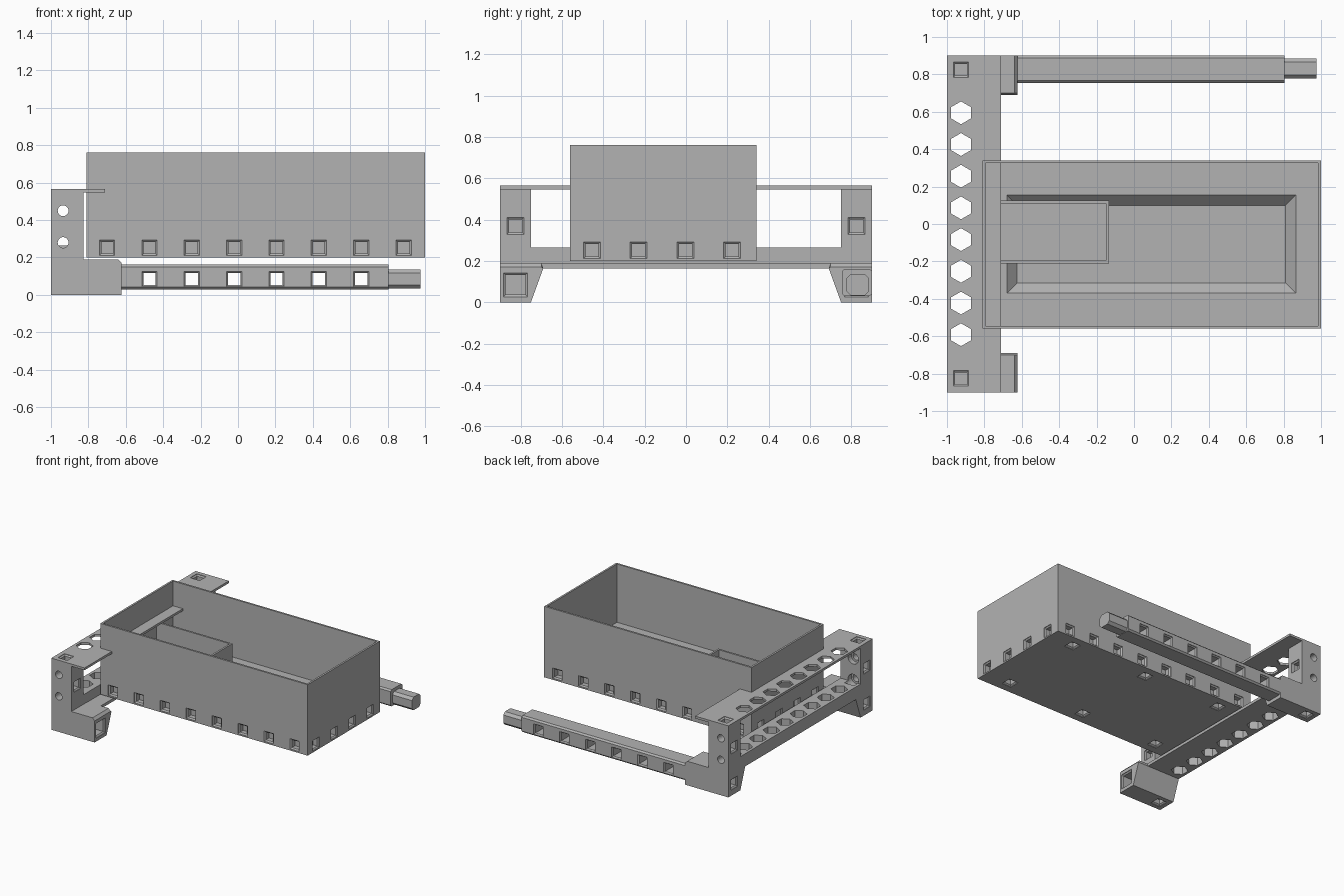
import bpy, bmesh, math
from mathutils import Vector

if "Cube" in bpy.data.objects:
    bpy.data.objects.remove(bpy.data.objects["Cube"])

grey = bpy.data.materials.new("plain grey")
grey.diffuse_color = (0.45, 0.45, 0.45, 1)
grey.use_nodes = True
grey.node_tree.nodes["Principled BSDF"].inputs["Base Color"].default_value = grey.diffuse_color


def skin(bm, rings):
    """Closed solid through a list of equal-length point rings."""
    vs = [[bm.verts.new(p) for p in r] for r in rings]
    n = len(rings[0])
    for a, b in zip(vs, vs[1:]):
        for i in range(n):
            j = (i + 1) % n
            bm.faces.new((a[i], a[j], b[j], b[i]))
    bm.faces.new(vs[0][::-1])
    bm.faces.new(vs[-1])


def rect(x0, x1, y0, y1, z):
    return [(x0, y0, z), (x1, y0, z), (x1, y1, z), (x0, y1, z)]


def box(bm, x0, x1, y0, y1, z0, z1):
    skin(bm, [rect(x0, x1, y0, y1, z0), rect(x0, x1, y0, y1, z1)])


def prism_x(bm, profile, x0, x1):
    skin(bm, [[(x, y, z) for y, z in profile] for x in (x0, x1)])


def bore(bm, origin, axis, steps, n=4):
    """Stepped hole along an axis; steps are (distance, half width)."""
    d = Vector([int(axis == c) for c in "xyz"])
    u = Vector((0, 1, 0)) if axis == "x" else Vector((1, 0, 0))
    v = d.cross(u)
    off = math.pi / 4 if n == 4 else math.pi / 2
    k = math.sqrt(2) if n == 4 else 1
    skin(bm, [[Vector(origin) + d * t + r * k * (u * math.cos(off + i * math.tau / n)
               + v * math.sin(off + i * math.tau / n)) for i in range(n)]
              for t, r in steps])


def socket(bm, origin, axis, inward, half=0.041, depth=0.05):
    s = inward
    bore(bm, origin, axis, [(-0.01 * s, half), (0.004 * s, half),
                            (0.012 * s, half - 0.01), (depth * s, half - 0.01)])


def build(name, make, hide=False):
    bm = bmesh.new()
    make(bm)
    bmesh.ops.recalc_face_normals(bm, faces=bm.faces)
    me = bpy.data.meshes.new(name)
    bm.to_mesh(me)
    bm.free()
    me.materials.append(grey)
    ob = bpy.data.objects.new(name, me)
    bpy.context.collection.objects.link(ob)
    ob.hide_render = hide
    return ob


def cut(parts, *cutters):
    """Apply boolean cuts to every part and remove the cutters."""
    for ob in parts:
        for c in cutters:
            m = ob.modifiers.new("cut", "BOOLEAN")
            m.operation, m.solver, m.object = "DIFFERENCE", "EXACT", c
        dg = bpy.context.evaluated_depsgraph_get()
        me = bpy.data.meshes.new_from_object(ob.evaluated_get(dg))
        ob.modifiers.clear()
        ob.data = me
    for c in cutters:
        bpy.data.objects.remove(c)


# Open storage bin with a sunken floor
X0, X1, Y0, Y1 = -0.81, 1.0, -0.56, 0.34
W = 0.015
COLS = [-0.70 + 0.2265 * i for i in range(8)]
bin_body = build("storage_bin", lambda bm: box(bm, X0, X1, Y0, Y1, 0.2, 0.76))


def bin_cavity(bm):
    inner = (X0 + W, X1 - W, Y0 + W, Y1 - W)
    skin(bm, [rect(-0.625, 0.81, -0.315, 0.10, 0.245), rect(-0.68, 0.865, -0.37, 0.155, 0.3),
              rect(*inner, 0.3), rect(*inner, 0.8)])


def bin_sockets(bm):
    for x in COLS:
        socket(bm, (x, Y0, 0.252), "y", 1)
        socket(bm, (x, Y1, 0.252), "y", -1)
    for i in range(4):
        y = -0.455 + 0.226 * i
        socket(bm, (X0, y, 0.252), "x", 1)
        socket(bm, (X1, y, 0.252), "x", -1)
    for x in (-0.586, 0.097, 0.78):
        for y in (-0.46, 0.24):
            socket(bm, (x, y, 0.2), "z", 1)


cut([bin_body], build("cavity_cutter", bin_cavity, True),
    build("bin_socket_cutter", bin_sockets, True))

# Small open compartment inside the bin
compartment = build("inner_compartment",
                    lambda bm: box(bm, X0 + 0.01, -0.135, -0.21, 0.125, 0.243, 0.52))
cut([compartment], build("compartment_cutter",
    lambda bm: box(bm, X0 + 0.02, -0.15, -0.195, 0.11, 0.31, 0.6), True))

# End frame: shelf, deck, two posts and two feet
frame = [build("frame_shelf", lambda bm: box(bm, -1, -0.71, -0.9, 0.9, 0.547, 0.565))]


def deck(bm):
    profile = [(-1, 0.165), (-0.71, 0.165), (-0.71, 0.188), (-0.825, 0.188),
               (-0.825, 0.265), (-1, 0.265)]
    skin(bm, [[(x, y, z) for x, z in profile] for y in (-0.75, 0.75)])


frame.append(build("frame_deck", deck))
for side, s in (("front", -1), ("rear", 1)):
    def post(bm):
        ya, yb = sorted((0.75 * s, 0.9 * s))
        box(bm, -1, -0.825, ya, yb, 0.19, 0.547)

    def foot(bm):
        outline = [(0.9, 0), (0.75, 0), (0.69, 0.165), (0.70, 0.19), (0.9, 0.19)]
        end = [(y, z - 0.02 if z > 0.17 else z) for y, z in outline]
        skin(bm, [[(-1, y * s, z) for y, z in outline],
                  [(-0.64, y * s, z) for y, z in outline],
                  [(-0.622, y * s, z) for y, z in end]])

    frame += [build(side + "_post", post), build(side + "_foot", foot)]


def frame_holes(bm):
    for i in range(8):
        bore(bm, (-0.925, -0.592 + 0.1695 * i, 0), "z", [(0.1, 0.061), (0.7, 0.061)], 6)
    for s in (-1, 1):
        y = 0.825 * s
        socket(bm, (-0.825, y, 0.37), "x", -1)
        socket(bm, (-1, y, 0.37), "x", 1)
        socket(bm, (-1, y, 0.085), "x", 1)
        socket(bm, (-0.925, y, 0.565), "z", -1)
        socket(bm, (-0.925, y, 0), "z", 1)
        socket(bm, (-0.622, y, 0.085), "x", -1, 0.058, 0.18)
        for z in (0.28, 0.45):  # bolt holes with a wider recess on the inner side
            bore(bm, (-0.935, 0, z), "y", [(0.7 * s, 0.045), (0.79 * s, 0.045),
                                           (0.79 * s, 0.029), (0.95 * s, 0.029)], 20)


cut(frame, build("frame_hole_cutter", frame_holes, True))


# Side rail with through holes and a plug end
def chamfered(y0, y1, z0, z1, c):
    return [(y0 + c, z0), (y1 - c, z0), (y1, z0 + c), (y1, z1 - c),
            (y1 - c, z1), (y0 + c, z1), (y0, z1 - c), (y0, z0 + c)]


rail = build("side_rail",
             lambda bm: prism_x(bm, chamfered(0.755, 0.9, 0.03, 0.162, 0.012), -0.625, 0.805))


def rail_holes(bm):
    for x in COLS[1:7]:
        bore(bm, (x, 0, 0.085), "y", [(0.74, 0.041), (0.759, 0.041), (0.767, 0.033),
                                      (0.888, 0.033), (0.896, 0.041), (0.92, 0.041)])


cut([rail], build("rail_hole_cutter", rail_holes, True))
build("rail_plug", lambda bm: prism_x(bm, chamfered(0.777, 0.885, 0.034, 0.137, 0.02), 0.79, 0.975))
